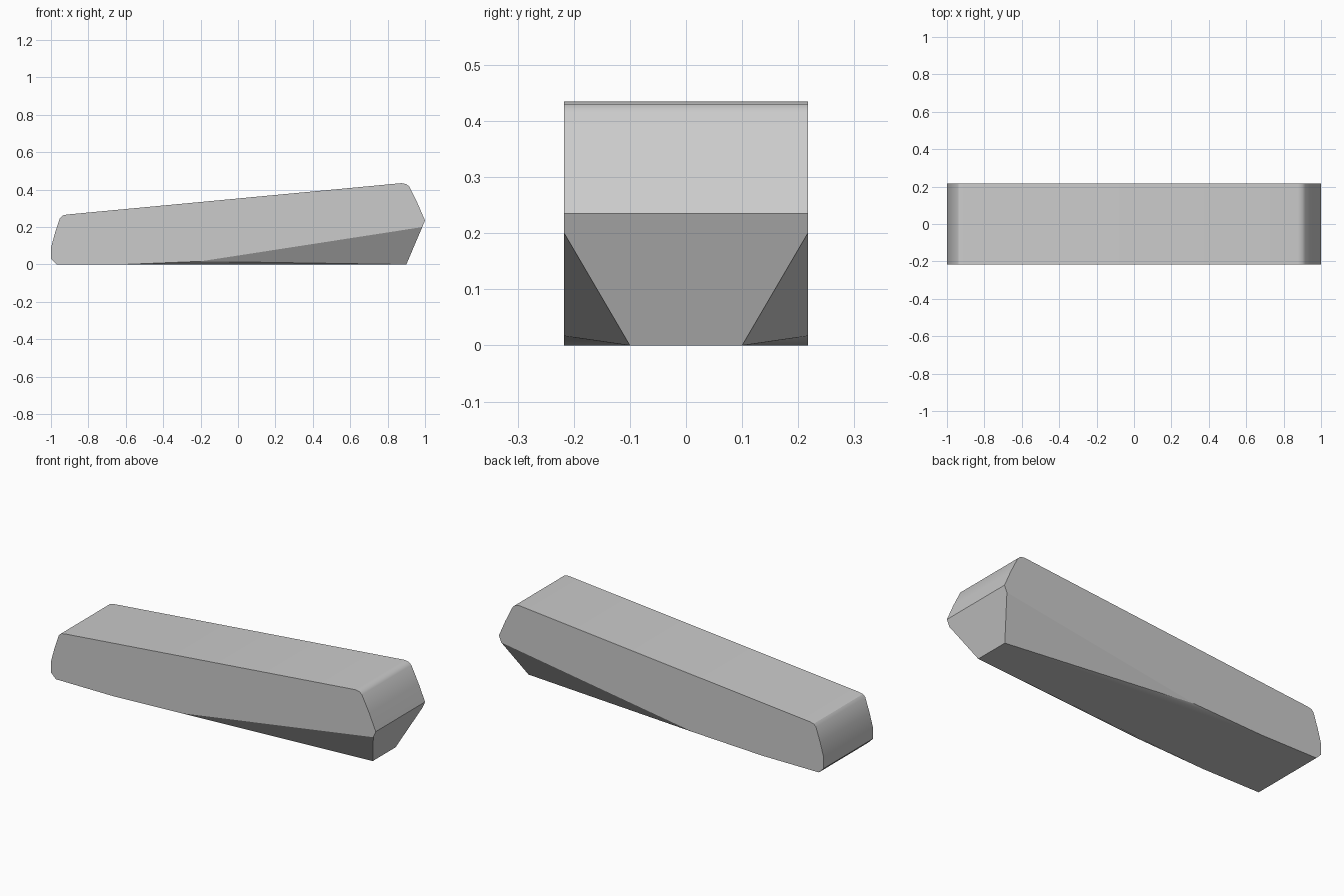
import bpy, bmesh, math
from mathutils import Vector

cube = bpy.data.objects.get("Cube")
if cube:
    bpy.data.objects.remove(cube, do_unlink=True)

HALF = 0.217

grey = bpy.data.materials.new("plain grey")
grey.use_nodes = True
colour = (0.6, 0.6, 0.6, 1)
grey.diffuse_color = colour
grey.node_tree.nodes["Principled BSDF"].inputs["Base Color"].default_value = colour

# Side profile of the block as (x, z)
profile = [(-0.97, 0), (0.9, 0), (1, 0.235), (0.96, 0.327), (0.915, 0.417),
           (0.9, 0.43), (0.875, 0.435), (-0.915, 0.267), (-0.938, 0.262),
           (-0.952, 0.248), (-0.978, 0.17), (-1, 0.09), (-1, 0.03)]

bm = bmesh.new()
side = bm.faces.new([bm.verts.new((x, -HALF, z)) for x, z in profile])
extruded = bmesh.ops.extrude_face_region(bm, geom=[side])
bmesh.ops.translate(bm, vec=(0, 2 * HALF, 0),
                    verts=[v for v in extruded["geom"] if isinstance(v, bmesh.types.BMVert)])
bmesh.ops.recalc_face_normals(bm, faces=bm.faces)


def slice_off(points):
    """Cut away the lower outer corner beyond the plane through three points."""
    a, b, c = points
    normal = (b - a).cross(c - a).normalized()
    if normal.z > 0:
        normal.negate()
    cut = bmesh.ops.bisect_plane(bm, geom=bm.verts[:] + bm.edges[:] + bm.faces[:],
                                 plane_co=a, plane_no=normal, dist=1e-5, clear_outer=True)
    rim = [e for e in cut["geom_cut"] if isinstance(e, bmesh.types.BMEdge)]
    bmesh.ops.holes_fill(bm, edges=rim, sides=0)


# Tapered chamfers along the two lower edges: a wide one, then a shallow one
for s in (-1, 1):
    toe = Vector((0.9, s * 0.1, 0))
    knee = Vector((-0.2, s * HALF, 0.017))
    slice_off((Vector((0.985, s * HALF, 0.2)), toe, knee))
    slice_off((Vector((-0.62, s * HALF, 0)), toe, knee))

bmesh.ops.remove_doubles(bm, verts=bm.verts, dist=1e-4)
bmesh.ops.recalc_face_normals(bm, faces=bm.faces)
mesh = bpy.data.meshes.new("chamfered_block")
bm.to_mesh(mesh)
bm.free()

block = bpy.data.objects.new("chamfered_block", mesh)
bpy.context.collection.objects.link(block)
mesh.materials.append(grey)

# Smooth the rounded ends while keeping the hard edges
bpy.ops.object.select_all(action='DESELECT')
block.select_set(True)
bpy.context.view_layer.objects.active = block
bpy.ops.object.shade_smooth_by_angle(angle=math.radians(30))
